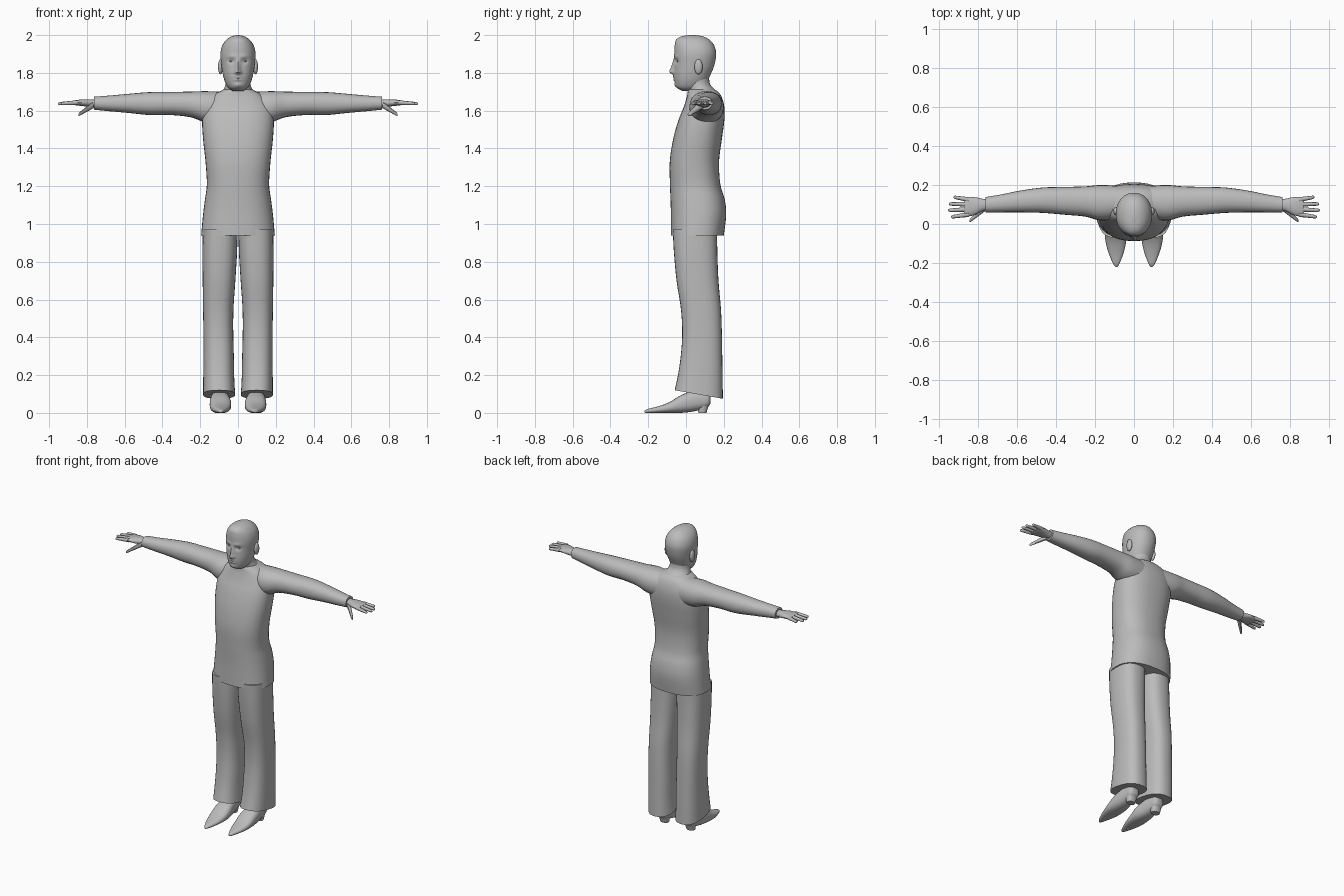
import bpy, bmesh, math
from mathutils import Vector

grey = bpy.data.materials.new("light grey")
grey.diffuse_color = (0.5, 0.5, 0.5, 1)

# where (along, across, up) land in x, y, z for each loft axis
PLACE = {"z": lambda t, a, b: (a, b, t),
         "x": lambda t, a, b: (t, a, b),
         "y": lambda t, a, b: (a, t, b)}


def finish(name, bm, mirror):
    bmesh.ops.recalc_face_normals(bm, faces=bm.faces)
    me = bpy.data.meshes.new(name)
    bm.to_mesh(me)
    bm.free()
    ob = bpy.data.objects.new(name, me)
    bpy.context.collection.objects.link(ob)
    me.materials.append(grey)
    bpy.ops.object.select_all(action="DESELECT")
    ob.select_set(True)
    bpy.context.view_layer.objects.active = ob
    bpy.ops.object.shade_smooth_by_angle(angle=math.radians(45))
    if mirror:
        ob.modifiers.new("mirror", "MIRROR").use_mirror_merge = False
    return ob


def smooth_rings(rings, sub):
    """Catmull-Rom interpolation between section bounds."""
    out = []
    for i in range(len(rings) - 1):
        p = [rings[max(0, min(len(rings) - 1, i + k))] for k in (-1, 0, 1, 2)]
        for s in range(sub):
            u = s / sub
            out.append([0.5 * (2 * b + (c - a) * u + (2 * a - 5 * b + 4 * c - d) * u * u
                               + (3 * b - a - 3 * c + d) * u ** 3)
                        for a, b, c, d in zip(*p)])
    return out + [list(rings[-1])]


def loft(name, axis, rings, n=24, sub=4, power=2.2, mirror=False, deform=None):
    """Rings are (position, a_min, a_max, b_min, b_max)."""
    bm = bmesh.new()
    loops = []
    for t, a0, a1, b0, b1 in smooth_rings(rings, sub):
        loop = []
        for k in range(n):
            w = 2 * math.pi * k / n
            c, s = math.cos(w), math.sin(w)
            a = (a0 + a1) / 2 + (a1 - a0) / 2 * math.copysign(abs(c) ** (2 / power), c)
            b = (b0 + b1) / 2 + (b1 - b0) / 2 * math.copysign(abs(s) ** (2 / power), s)
            co = Vector(PLACE[axis](t, a, b))
            loop.append(bm.verts.new(deform(co) if deform else co))
        loops.append(loop)
    for lo, hi in zip(loops, loops[1:]):
        for k in range(n):
            bm.faces.new((lo[k], lo[(k + 1) % n], hi[(k + 1) % n], hi[k]))
    bm.faces.new(loops[0])
    bm.faces.new(loops[-1])
    return finish(name, bm, mirror)


def ellipsoid(name, centre, radii, mirror=True):
    bm = bmesh.new()
    bmesh.ops.create_uvsphere(bm, u_segments=16, v_segments=10, radius=1)
    for v in bm.verts:
        v.co = Vector([c + r * p for c, r, p in zip(centre, radii, v.co)])
    return finish(name, bm, mirror)


# tunic: long hem, waist, chest, sloping shoulders
loft("tunic", "z", [
    (0.94, -0.195, 0.195, -0.08, 0.20), (1.05, -0.185, 0.185, -0.08, 0.213),
    (1.13, -0.175, 0.175, -0.082, 0.205), (1.21, -0.165, 0.165, -0.085, 0.182),
    (1.33, -0.172, 0.172, -0.086, 0.175), (1.45, -0.185, 0.185, -0.068, 0.19),
    (1.55, -0.19, 0.19, -0.04, 0.203), (1.62, -0.18, 0.18, -0.012, 0.203),
    (1.675, -0.14, 0.14, 0.005, 0.188), (1.705, -0.09, 0.09, 0.01, 0.165),
    (1.715, -0.07, 0.07, 0.02, 0.14)], n=40, power=2.4)

# neck
loft("neck", "z", [
    (1.66, -0.10, 0.10, 0.0, 0.19), (1.70, -0.082, 0.082, 0.012, 0.165),
    (1.74, -0.066, 0.066, 0.0, 0.128), (1.79, -0.065, 0.065, -0.01, 0.122),
    (1.85, -0.06, 0.06, 0.0, 0.12)], n=32, power=2)


# head with nose, sockets, lips and chin pushed out of the front
def face(co):
    x, y, z = co
    if y < 0.03:
        bump = lambda cx, cz, sx, sz: math.exp(-((abs(x) - cx) / sx) ** 2 - ((z - cz) / sz) ** 2)
        if 1.785 < z < 1.885:
            ridge = (1.885 - z) / 0.08 if z > 1.805 else (z - 1.785) / 0.02
            co.y -= 0.027 * min(1, ridge) * math.exp(-(x / 0.012) ** 2)
        co.y -= 0.008 * bump(0.012, 1.803, 0.01, 0.01)
        co.y += 0.011 * bump(0.035, 1.862, 0.018, 0.012)
        co.y -= 0.005 * bump(0.03, 1.887, 0.025, 0.008)
        co.y -= 0.008 * bump(0, 1.780, 0.022, 0.006) + 0.007 * bump(0, 1.764, 0.02, 0.006)
        co.y -= 0.006 * bump(0, 1.735, 0.02, 0.012)
    return co


loft("head", "z", [
    (1.705, -0.03, 0.03, -0.02, 0.05), (1.722, -0.052, 0.052, -0.048, 0.085),
    (1.75, -0.068, 0.068, -0.058, 0.11), (1.79, -0.08, 0.08, -0.062, 0.13),
    (1.84, -0.088, 0.088, -0.061, 0.15), (1.90, -0.093, 0.093, -0.062, 0.16),
    (1.945, -0.083, 0.083, -0.06, 0.149), (1.975, -0.062, 0.062, -0.052, 0.125),
    (1.993, -0.035, 0.035, -0.025, 0.09), (2.0, -0.008, 0.008, 0.02, 0.05)],
    n=88, sub=7, power=2.15, deform=face)
ellipsoid("eye", (0.035, -0.034, 1.862), (0.015, 0.014, 0.007))
ellipsoid("ear", (0.093, 0.066, 1.832), (0.013, 0.022, 0.04))

# sleeves
loft("sleeve", "x", [
    (0.07, 0.03, 0.195, 1.53, 1.70), (0.17, 0.018, 0.2, 1.537, 1.703),
    (0.25, 0.038, 0.193, 1.565, 1.701), (0.36, 0.048, 0.19, 1.577, 1.699),
    (0.47, 0.057, 0.187, 1.577, 1.698), (0.58, 0.06, 0.172, 1.588, 1.689),
    (0.68, 0.06, 0.152, 1.597, 1.68), (0.762, 0.06, 0.138, 1.605, 1.674)],
    mirror=True)

# palm, then four fingers and a thumb
loft("palm", "x", [
    (0.74, 0.073, 0.125, 1.616, 1.658), (0.78, 0.065, 0.13, 1.618, 1.66),
    (0.82, 0.045, 0.138, 1.624, 1.66), (0.862, 0.038, 0.138, 1.629, 1.655),
    (0.872, 0.045, 0.13, 1.634, 1.65)], n=16, mirror=True)


def finger(name, start, end, r0, r1):
    rings = []
    for u in (0, 0.35, 0.7, 0.93, 1):
        x, y, z = Vector(start).lerp(Vector(end), u)
        r = (r0 + (r1 - r0) * u) * (0.4 if u == 1 else 1)
        rings.append((x, y - r, y + r, z - r, z + r))
    loft(name, "x", rings, n=10, sub=2, power=2, mirror=True)


for i, (y0, x1, y1) in enumerate([(0.049, 0.938, 0.036), (0.075, 0.953, 0.07),
                                  (0.101, 0.95, 0.103), (0.125, 0.925, 0.138)]):
    finger(f"finger_{i + 1}", (0.85, y0, 1.643), (x1, y1, 1.637), 0.013, 0.008)
finger("thumb", (0.765, 0.085, 1.632), (0.845, 0.014, 1.578), 0.02, 0.009)


# trousers with a hem that drops towards the heel
def hem(co):
    if co.z < 0.3:
        co.z -= (co.y + 0.06) / 0.255 * 0.045 * (0.3 - co.z) / 0.18
    return co


loft("trouser_leg", "z", [
    (0.12, 0.015, 0.185, -0.06, 0.195), (0.2, 0.02, 0.184, -0.043, 0.194),
    (0.3, 0.022, 0.183, -0.028, 0.192), (0.42, 0.025, 0.183, -0.02, 0.19),
    (0.55, 0.024, 0.185, -0.027, 0.185), (0.7, 0.014, 0.187, -0.05, 0.172),
    (0.85, 0.005, 0.188, -0.064, 0.166), (0.97, 0.002, 0.186, -0.07, 0.165)],
    n=32, power=2.5, mirror=True, deform=hem)

# pointed shoes with a raised heel
loft("shoe", "y", [
    (-0.22, 0.085, 0.095, 0.002, 0.01), (-0.205, 0.075, 0.107, 0.0, 0.02),
    (-0.15, 0.054, 0.13, 0.0, 0.034), (-0.09, 0.04, 0.146, 0.0, 0.056),
    (-0.03, 0.036, 0.15, 0.0, 0.092), (0.03, 0.045, 0.146, 0.006, 0.115),
    (0.08, 0.053, 0.14, 0.018, 0.12), (0.115, 0.06, 0.135, 0.03, 0.11),
    (0.13, 0.075, 0.12, 0.05, 0.09)], n=24, power=2.5, mirror=True)
loft("shoe_heel", "z", [
    (0.0, 0.07, 0.125, 0.066, 0.108), (0.025, 0.066, 0.129, 0.062, 0.116),
    (0.05, 0.062, 0.133, 0.056, 0.124)], n=16, power=2.6, mirror=True)
